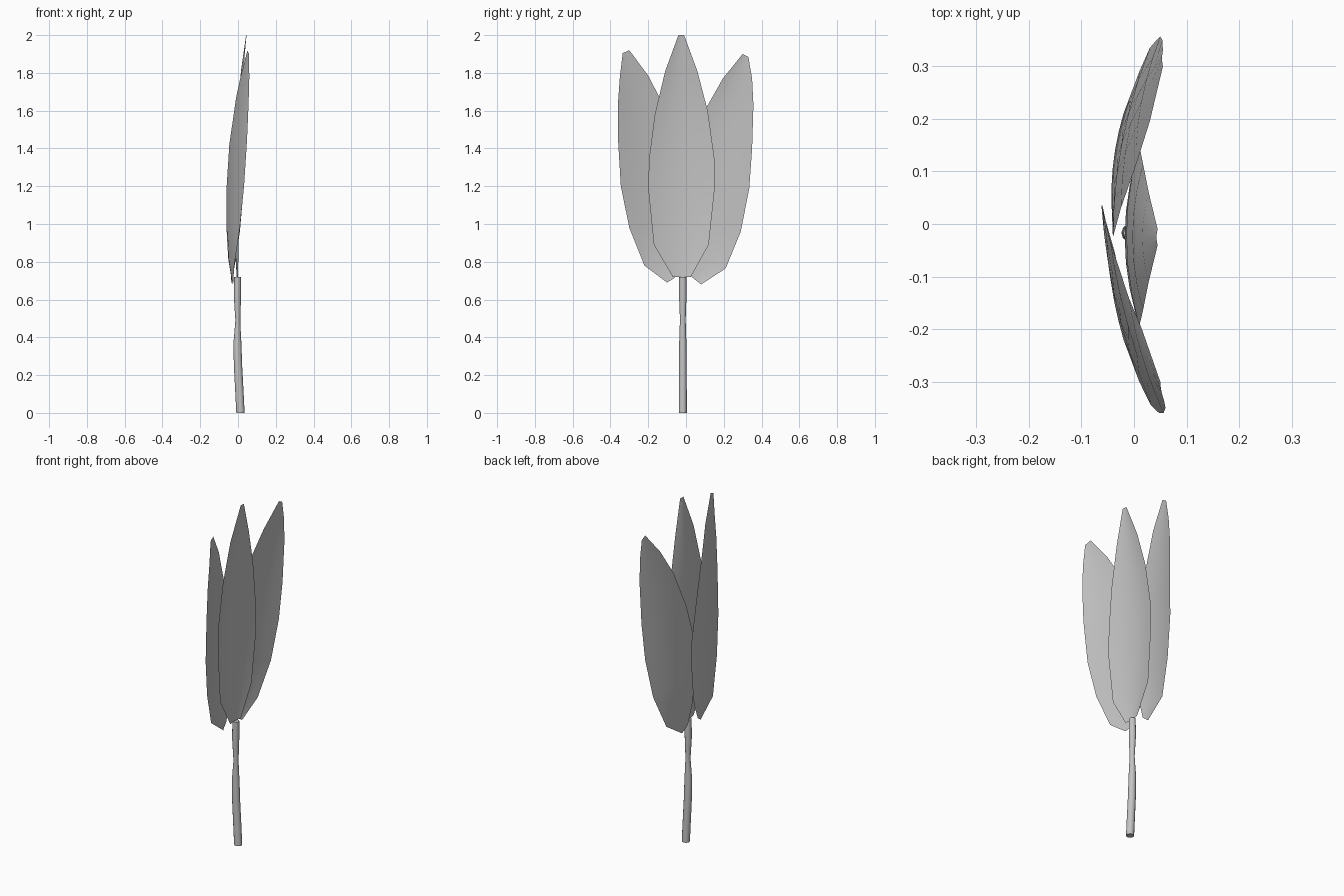
import bpy, bmesh, math
from mathutils import Vector

grey = bpy.data.materials.new("plain grey")
grey.diffuse_color = (0.55, 0.55, 0.55, 1)


def finish(name, bm):
    mesh = bpy.data.meshes.new(name)
    bm.to_mesh(mesh)
    bm.free()
    obj = bpy.data.objects.new(name, mesh)
    bpy.context.collection.objects.link(obj)
    mesh.materials.append(grey)
    bpy.context.view_layer.objects.active = obj
    obj.select_set(True)
    bpy.ops.object.shade_smooth_by_angle(angle=math.radians(40))
    obj.select_set(False)
    return obj


def petal(name, rows, bulge, cols=6):
    """Thin sheet lofted across pairs of edge points, cupped towards -x."""
    bm = bmesh.new()
    widest = max((Vector(r[3:]) - Vector(r[:3])).length for r in rows)
    grid = []
    for r in rows:
        a, b = Vector(r[:3]), Vector(r[3:])
        depth = bulge * (b - a).length / widest
        line = []
        for i in range(cols + 1):
            t = i / cols
            p = a.lerp(b, t)
            p.x -= depth * 4 * t * (1 - t)
            line.append(bm.verts.new(p))
        grid.append(line)
    for lo, hi in zip(grid, grid[1:]):
        for i in range(cols):
            bm.faces.new((lo[i], lo[i + 1], hi[i + 1], hi[i]))
    # sheet faces outward to +x
    bm.normal_update()
    if sum(f.normal.x for f in bm.faces) < 0:
        bmesh.ops.reverse_faces(bm, faces=bm.faces[:])
    return finish(name, bm)


# Middle petal: left edge x y z, right edge x y z
petal("middle_petal", [
    (0.00, -0.07, 0.72, 0.00, 0.025, 0.72),
    (0.003, -0.17, 0.89, 0.003, 0.12, 0.89),
    (0.01, -0.20, 1.19, 0.01, 0.15, 1.17),
    (0.01, -0.195, 1.35, 0.01, 0.15, 1.35),
    (0.017, -0.165, 1.58, 0.017, 0.115, 1.60),
    (0.028, -0.11, 1.81, 0.028, 0.06, 1.81),
    (0.045, -0.04, 2.00, 0.045, -0.01, 2.00)], 0.025)

# Front side petal: outer edge, inner edge
petal("front_petal", [
    (-0.025, -0.10, 0.69, -0.035, -0.06, 0.715),
    (-0.02, -0.22, 0.78, -0.052, 0.00, 0.82),
    (0.01, -0.30, 0.98, -0.062, 0.035, 1.00),
    (0.032, -0.345, 1.20, -0.06, 0.035, 1.20),
    (0.048, -0.36, 1.45, -0.046, -0.03, 1.42),
    (0.056, -0.36, 1.64, -0.01, -0.14, 1.67),
    (0.06, -0.35, 1.78, 0.015, -0.20, 1.785),
    (0.057, -0.335, 1.905, 0.05, -0.30, 1.92)], 0.014)

# Back side petal: outer edge, inner edge
petal("back_petal", [
    (-0.03, 0.08, 0.68, -0.035, 0.03, 0.72),
    (-0.02, 0.21, 0.765, -0.04, 0.00, 0.82),
    (0.01, 0.29, 0.96, -0.04, -0.03, 1.00),
    (0.03, 0.335, 1.19, -0.04, -0.025, 1.18),
    (0.043, 0.35, 1.40, -0.025, 0.03, 1.40),
    (0.05, 0.357, 1.63, 0.003, 0.11, 1.62),
    (0.054, 0.35, 1.77, 0.03, 0.195, 1.77),
    (0.055, 0.33, 1.885, 0.055, 0.30, 1.90)], 0.018)

# Stem: rings of z, centre x, radius x, radius y
bm = bmesh.new()
N = 12
rings = []
for z, cx, rx, ry in [(0, 0.013, 0.022, 0.021), (0.12, 0.007, 0.022, 0.021),
                      (0.25, 0.0, 0.022, 0.02), (0.37, -0.003, 0.021, 0.019),
                      (0.44, -0.002, 0.016, 0.017), (0.49, -0.001, 0.013, 0.015),
                      (0.55, -0.002, 0.016, 0.017), (0.62, -0.003, 0.019, 0.02),
                      (0.72, -0.002, 0.018, 0.019)]:
    rings.append([bm.verts.new((cx + rx * math.cos(2 * math.pi * i / N),
                                -0.017 + ry * math.sin(2 * math.pi * i / N), z))
                  for i in range(N)])
for lo, hi in zip(rings, rings[1:]):
    for i in range(N):
        j = (i + 1) % N
        bm.faces.new((lo[i], lo[j], hi[j], hi[i]))
bm.faces.new(rings[0][::-1])
bm.faces.new(rings[-1])
finish("stem", bm)
